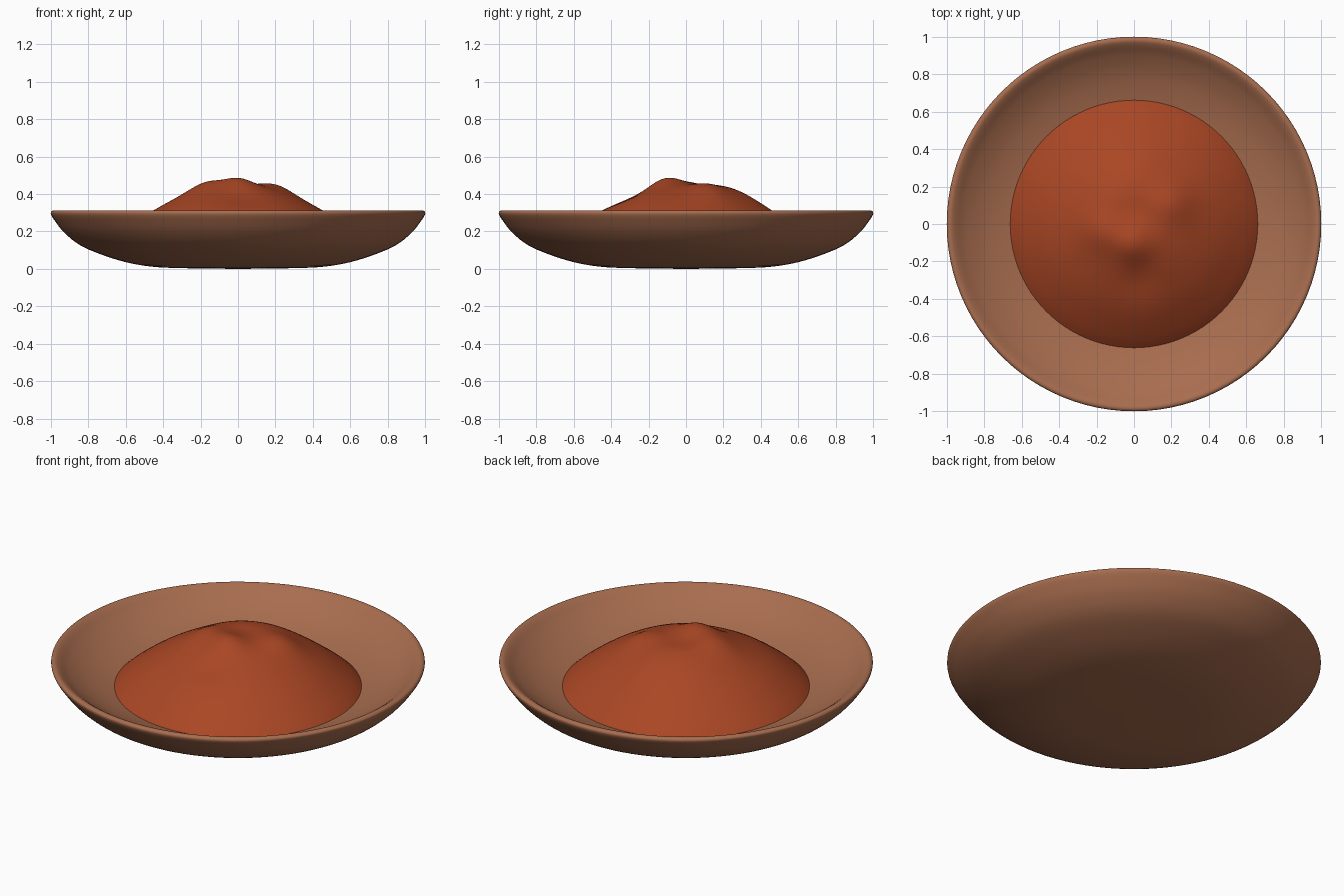
import bpy, bmesh, math
from mathutils import Vector

cube = bpy.data.objects.get("Cube")
if cube:
    bpy.data.objects.remove(cube, do_unlink=True)


def material(name, rgb):
    m = bpy.data.materials.new(name)
    m.use_nodes = True
    m.diffuse_color = (*rgb, 1)
    bsdf = m.node_tree.nodes["Principled BSDF"]
    bsdf.inputs["Base Color"].default_value = (*rgb, 1)
    bsdf.inputs["Roughness"].default_value = 0.8
    return m


def smooth_profile(points, steps):
    """Catmull-Rom curve through (radius, height) points."""
    pts = [Vector(p) for p in points]
    pts = [pts[0]] + pts + [pts[-1]]
    out = []
    for a, b, c, d in zip(pts, pts[1:], pts[2:], pts[3:]):
        for i in range(steps):
            t = i / steps
            out.append(0.5 * (2 * b + (c - a) * t + (2 * a - 5 * b + 4 * c - d) * t * t
                              + (3 * b - a - 3 * c + d) * t ** 3))
    return out + [pts[-1]]


def revolve(name, profile, mat, sides, relief=None):
    """Spin a profile around z; relief adds height by position."""
    bm = bmesh.new()
    rings = []
    for r, z in profile:
        count = 1 if r < 1e-4 else sides
        ring = []
        for i in range(count):
            a = math.tau * i / sides
            x, y = r * math.cos(a), r * math.sin(a)
            ring.append(bm.verts.new((x, y, z + (relief(x, y) if relief else 0))))
        rings.append(ring)
    for low, high in zip(rings, rings[1:]):
        for i in range(sides):
            j = (i + 1) % sides
            if len(low) == 1:
                bm.faces.new((low[0], high[j], high[i]))
            elif len(high) == 1:
                bm.faces.new((low[i], low[j], high[0]))
            else:
                bm.faces.new((low[i], low[j], high[j], high[i]))
    mesh = bpy.data.meshes.new(name)
    bm.to_mesh(mesh)
    bm.free()
    mesh.materials.append(mat)
    mesh.shade_smooth()
    obj = bpy.data.objects.new(name, mesh)
    bpy.context.collection.objects.link(obj)
    return obj


clay = material("terracotta clay", (0.39, 0.152, 0.077))
spice = material("red spice", (0.40, 0.062, 0.018))

# Bowl: underside, rounded lip, then the inner hollow
bowl_points = [(0, 0), (0.3, 0.004), (0.46, 0.012), (0.6, 0.036), (0.74, 0.08),
               (0.85, 0.13), (0.93, 0.195), (0.98, 0.258), (1.0, 0.292), (0.997, 0.308),
               (0.98, 0.313), (0.955, 0.3), (0.9, 0.258), (0.8, 0.203), (0.665, 0.158),
               (0.5, 0.125), (0.25, 0.105), (0, 0.1)]
revolve("bowl", smooth_profile(bowl_points, 4), clay, 96)

# Powder heap: rounded cone with soft lumps near the top (x, y, height, width)
lumps = [(0, -0.1, 0.045, 0.075), (0.21, 0.12, 0.033, 0.085), (-0.17, -0.04, 0.03, 0.08),
         (-0.12, 0.2, 0.015, 0.12), (0.06, 0.3, 0.015, 0.1), (0.02, -0.3, -0.015, 0.08)]


def relief(x, y):
    return sum(h * math.exp(-((x - cx) ** 2 + (y - cy) ** 2) / (2 * w * w))
               for cx, cy, h, w in lumps)


heap_points = [(0.67, 0.15), (0.6, 0.21), (0.46, 0.308), (0.3, 0.39), (0.18, 0.43),
               (0.08, 0.44), (0, 0.442)]
revolve("powder_heap", smooth_profile(heap_points, 6), spice, 96, relief)
